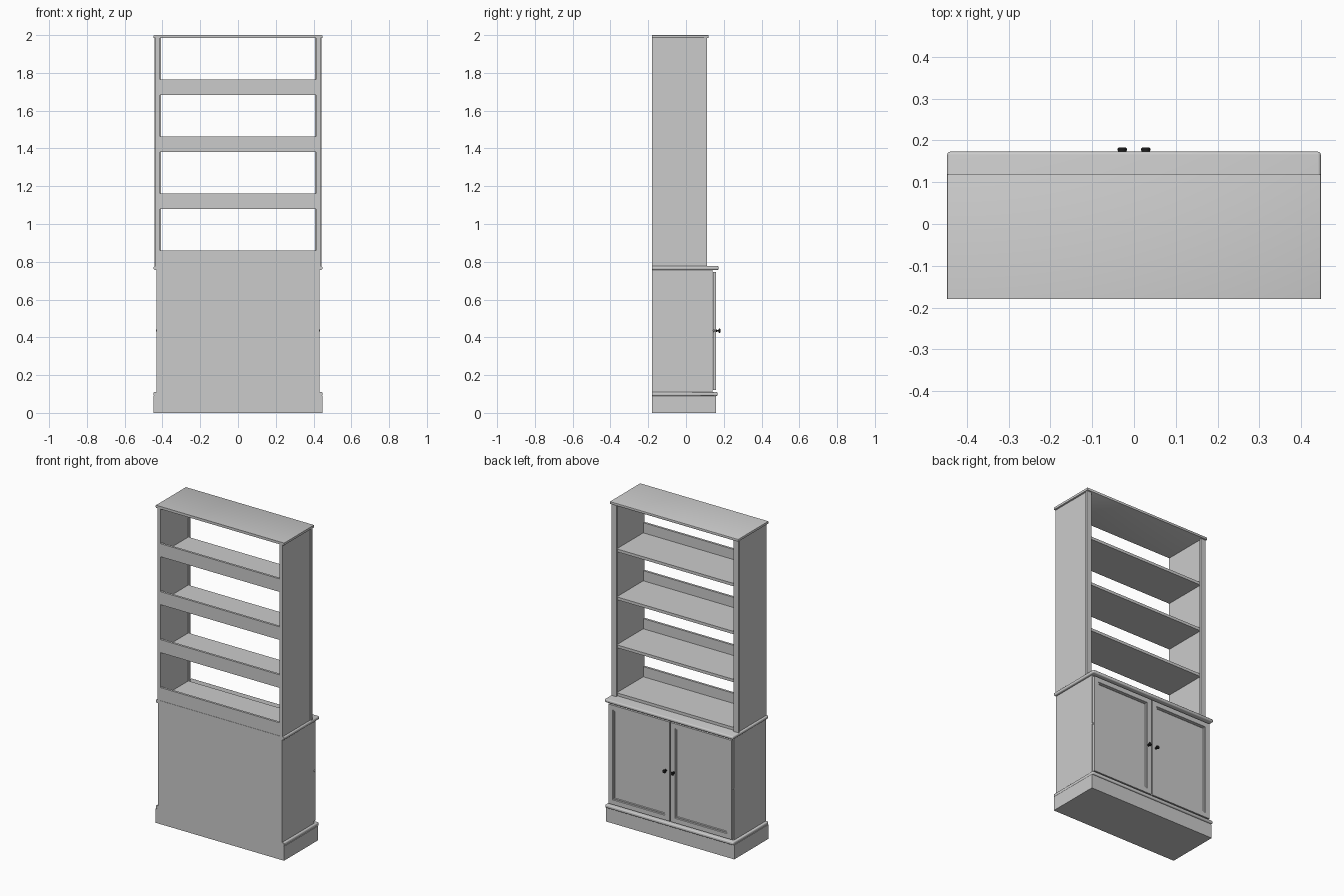
import bpy, bmesh, math

if "Cube" in bpy.data.objects:
    bpy.data.objects.remove(bpy.data.objects["Cube"])

BACK = -0.18


def finish(bm, name, mat=None, smooth=False):
    bmesh.ops.recalc_face_normals(bm, faces=bm.faces)
    me = bpy.data.meshes.new(name)
    bm.to_mesh(me)
    bm.free()
    ob = bpy.data.objects.new(name, me)
    bpy.context.collection.objects.link(ob)
    if mat:
        me.materials.append(mat)
    if smooth:
        bpy.context.view_layer.objects.active = ob
        ob.select_set(True)
        bpy.ops.object.shade_smooth_by_angle(angle=math.radians(40))
        ob.select_set(False)
    return ob


def box_bm(x0, x1, y0, y1, z0, z1):
    bm = bmesh.new()
    bmesh.ops.create_cube(bm, size=1)
    for v in bm.verts:
        v.co.x = x1 if v.co.x > 0 else x0
        v.co.y = y1 if v.co.y > 0 else y0
        v.co.z = z1 if v.co.z > 0 else z0
    return bm


def box(name, x0, x1, y0, y1, z0, z1, bevel=0, seg=1):
    bm = box_bm(x0, x1, y0, y1, z0, z1)
    if bevel:
        # round every edge except those lying on the back plane
        edges = [e for e in bm.edges if any(v.co.y > y0 + 1e-5 for v in e.verts)]
        bmesh.ops.bevel(bm, geom=edges, offset=bevel, segments=seg, profile=0.5, affect='EDGES')
    return finish(bm, name, smooth=bevel > 0)


def lathe_y(name, profile, x, z, mat, n=20):
    # profile: (radius, y) pairs turned around an axis along y
    bm = bmesh.new()
    rings = [[bm.verts.new((x + r * math.cos(2 * math.pi * i / n), y,
                            z + r * math.sin(2 * math.pi * i / n))) for i in range(n)]
             for r, y in profile]
    for a, b in zip(rings, rings[1:]):
        for i in range(n):
            bm.faces.new((a[i], a[(i + 1) % n], b[(i + 1) % n], b[i]))
    bm.faces.new(rings[0])
    bm.faces.new(rings[-1])
    return finish(bm, name, mat, True)


black = bpy.data.materials.new("black_metal")
black.diffuse_color = (0.02, 0.02, 0.02, 1)
black.use_nodes = True
black.node_tree.nodes["Principled BSDF"].inputs["Base Color"].default_value = black.diffuse_color

# lower cabinet
box("plinth", -0.447, 0.447, BACK, 0.158, 0, 0.09)
box("plinth_moulding", -0.447, 0.447, BACK + 0.001, 0.168, 0.09, 0.11, 0.006, 3)
box("cabinet_body", -0.432, 0.432, BACK + 0.002, 0.141, 0.10, 0.765)
box("cabinet_back_panel", -0.432, 0.432, BACK, BACK + 0.012, 0.09, 0.777)
box("counter", -0.447, 0.447, BACK + 0.001, 0.173, 0.757, 0.777, 0.007, 3)

# hutch top board
box("hutch_top", -0.447, 0.447, BACK, 0.12, 1.984, 2.0, 0.003, 2)

# shelves with raised back rails
for i in range(4):
    z = 0.778 + 0.302 * i
    box(f"shelf_{i + 1}", -0.416, 0.416, BACK + 0.012, 0.098, z, z + 0.018)
    box(f"back_rail_{i + 1}", -0.416, 0.416, BACK, BACK + 0.014, z, z + 0.082)

for s, side in ((-1, "left"), (1, "right")):
    # hutch side panel and front stile
    a, b = sorted((s * 0.414, s * 0.436))
    box(f"hutch_side_{side}", a, b, BACK, 0.098, 0.777, 1.984)
    a, b = sorted((s * 0.408, s * 0.443))
    box(f"hutch_stile_{side}", a, b, 0.096, 0.11, 0.777, 1.984)

    # panelled door with bevelled recess
    a, b = sorted((s * 0.004, s * 0.429))
    bm = box_bm(a, b, 0.143, 0.16, 0.12, 0.745)
    front = max(bm.faces, key=lambda f: f.calc_center_median().y)
    bmesh.ops.inset_region(bm, faces=[front], thickness=0.042)
    bmesh.ops.inset_region(bm, faces=[front], thickness=0.004, depth=-0.005)
    bmesh.ops.inset_region(bm, faces=[front], thickness=0.007)
    bmesh.ops.inset_region(bm, faces=[front], thickness=0.003, depth=-0.005)
    finish(bm, f"door_{side}")

    # turned knob
    lathe_y(f"knob_{side}", [(0.007, 0.157), (0.007, 0.162), (0.0045, 0.164), (0.0045, 0.171),
                             (0.009, 0.173), (0.011, 0.176), (0.011, 0.180), (0.008, 0.183)],
            s * 0.028, 0.435, black)

    # small catch pin on the outer door edge
    pin = lathe_y(f"door_pin_{side}", [(0.006, -0.006), (0.006, 0.004), (0.004, 0.006)],
                  0, 0, None, 12)
    pin.rotation_euler = (0, 0, -s * math.pi / 2)
    pin.location = (s * 0.428, 0.147, 0.435)
